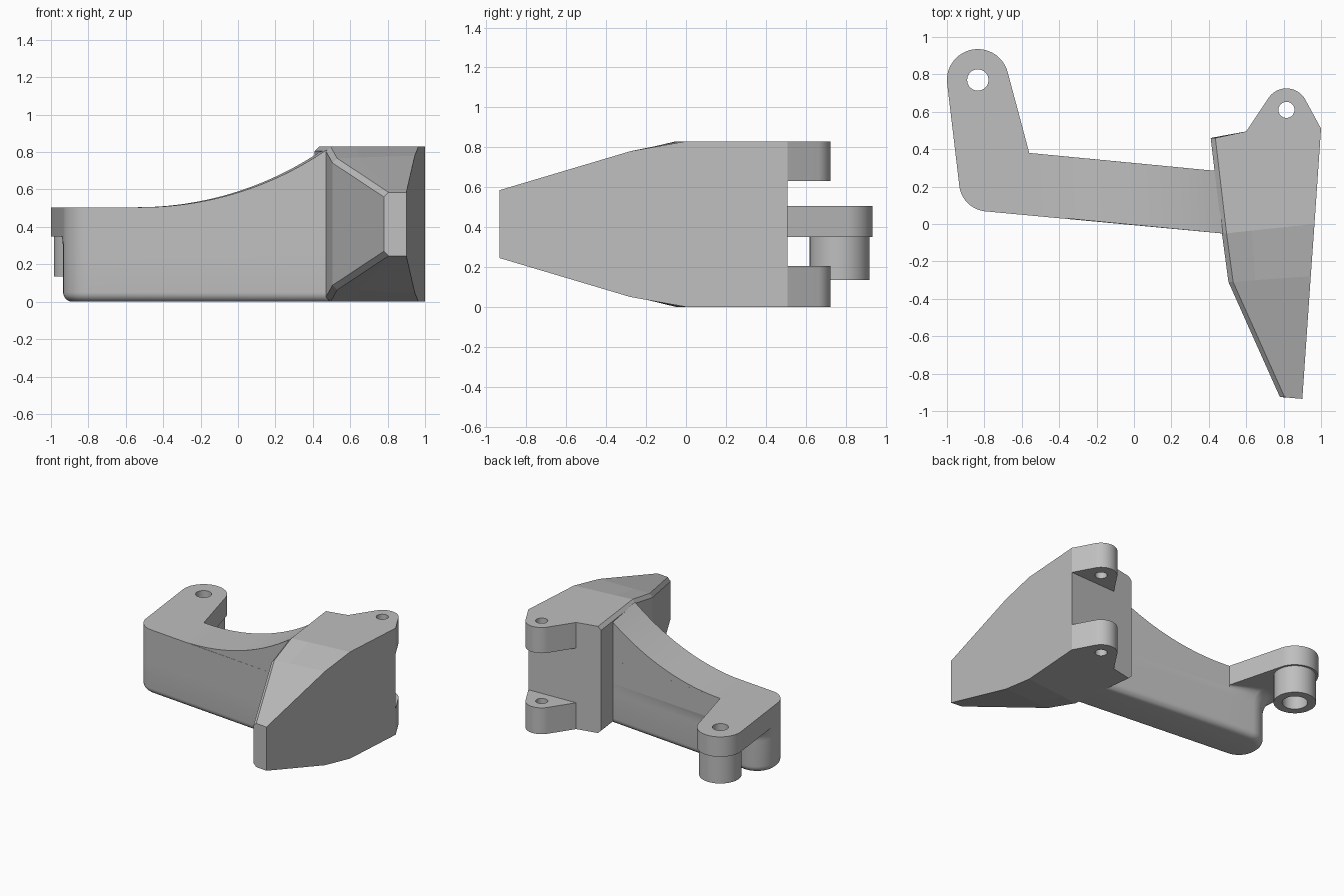
import bpy, bmesh
from math import sin, cos, radians, sqrt, pi
from mathutils import Vector

cube = bpy.data.objects.get("Cube")
if cube:
    bpy.data.objects.remove(cube, do_unlink=True)

GREY = (0.52, 0.52, 0.52, 1)
mat = bpy.data.materials.new("plain grey")
mat.use_nodes = True
mat.diffuse_color = GREY
mat.node_tree.nodes["Principled BSDF"].inputs["Base Color"].default_value = GREY


def finish(bm, name, smooth=True):
    bmesh.ops.recalc_face_normals(bm, faces=bm.faces)
    mesh = bpy.data.meshes.new(name)
    bm.to_mesh(mesh)
    bm.free()
    mesh.materials.append(mat)
    mesh.polygons.foreach_set("use_smooth", [smooth] * len(mesh.polygons))
    if smooth:
        mesh.set_sharp_from_angle(angle=radians(30))
    obj = bpy.data.objects.new(name, mesh)
    bpy.context.collection.objects.link(obj)


def arc(cx, cy, r, a0, a1, n):
    angles = [radians(a0 + (a1 - a0) * i / n) for i in range(n + 1)]
    return [(cx + r * cos(a), cy + r * sin(a)) for a in angles]


def circle(cx, cy, r):
    return arc(cx, cy, r, 0, 360, 40)[:-1]


def walls(bm, a, b):
    for i in range(len(a)):
        j = (i + 1) % len(a)
        bm.faces.new((a[i], a[j], b[j], b[i]))


def loft(name, rings, smooth=True):
    """Skin a stack of matching rings and cap both ends."""
    bm = bmesh.new()
    vs = [[bm.verts.new(p) for p in ring] for ring in rings]
    for a, b in zip(vs, vs[1:]):
        walls(bm, a, b)
    bm.faces.new(vs[0])
    bm.faces.new(vs[-1])
    finish(bm, name, smooth)


def pierced_plate(name, outline, hole, z0, z1):
    """Upright prism with a hole through it."""
    bm = bmesh.new()
    rims = {z0: [], z1: []}
    for loop in (outline, hole):
        levels = []
        for z in (z0, z1):
            vs = [bm.verts.new((x, y, z)) for x, y in loop]
            rims[z] += [bm.edges.new((vs[i - 1], vs[i])) for i in range(len(vs))]
            levels.append(vs)
        walls(bm, *levels)
    for edges in rims.values():
        bmesh.ops.triangle_fill(bm, edges=edges, use_beauty=True, normal=(0, 0, 1))
    finish(bm, name)


def inset(loop, amount):
    """Move a counter-clockwise outline inwards."""
    out = []
    for i, p in enumerate(loop):
        p, a, b = Vector(p), Vector(loop[i - 1]), Vector(loop[(i + 1) % len(loop)])
        d0, d1 = (p - a).normalized(), (b - p).normalized()
        n0, n1 = Vector((-d0.y, d0.x)), Vector((-d1.y, d1.x))
        out.append(tuple(p + (n0 + n1) * amount / (1 + n0.dot(n1))))
    return out


# Arm: front and back lines run at a slight slant
ARM_END, ARM_TOP, PLATE_BOTTOM = 0.55, 0.505, 0.35


def front_y(x):
    return -0.005 - 0.096 * x


def back_y(x):
    return 0.326 - 0.096 * x


front_corner = arc(-0.78, 0.222, 0.155, 186, 264.5, 14)
arm_sides = [(ARM_END, front_y(ARM_END)), (ARM_END, back_y(ARM_END)), (-0.56, 0.38)]

# Upper plate of the arm with its pivot eye
EYE = (-0.835, 0.77)
pierced_plate("arm_plate", arc(*EYE, 0.165, 15, 186, 32) + front_corner + arm_sides,
              circle(*EYE, 0.057), PLATE_BOTTOM, ARM_TOP)
pierced_plate("pivot_boss", circle(*EYE, 0.15), circle(*EYE, 0.09), 0.135, PLATE_BOTTOM)


# Lower body of the arm: rounded bottom edge, flared out under the plate
def body_outline(flare):
    rear = arc(-0.78 - 0.1 * flare, 0.24 + flare, 0.155, 84.5, 186, 16)
    return front_corner + arm_sides + rear[:-1]


rings = []
for i in range(7):
    a = i / 6 * pi / 2
    loop = inset(body_outline(0), 0.05 * (1 - sin(a)))
    rings.append([(x, y, 0.05 * (1 - cos(a))) for x, y in loop])
for i in range(9):
    a = i / 8 * pi / 2
    loop = body_outline(0.1 * (1 - cos(a)))
    rings.append([(x, y, 0.25 + 0.1 * sin(a)) for x, y in loop])
loft("arm_body", rings)

# Curved ramp rising from the arm to the blade
R, START = 1.759, -0.52
xs = [START + 0.99 * i / 28 for i in range(29)]
profile = [(x, ARM_TOP + R - sqrt(R * R - (x - START) ** 2)) for x in xs]
profile += [(ARM_END, profile[-1][1]), (ARM_END, ARM_TOP)]
loft("arm_ramp", [[(x, front_y(x), z) for x, z in profile],
                  [(x - 0.02, back_y(x - 0.02), z) for x, z in profile]])

# Blade: mirrored top and bottom, chamfered along its left edges
HEIGHT, CHAMFER = 0.83, 0.025
stations = [  # left, middle, right, top height at left and right
    ((0.41, 0.46), (0.6, 0.495), (1.0, 0.51), 0.83, 0.83),
    ((0.47, -0.05), (0.63, -0.035), (0.965, 0.0), 0.83, 0.83),
    ((0.505, -0.31), (0.65, -0.3), (0.945, -0.28), 0.767, 0.78),
    ((0.78, -0.925), (0.82, -0.928), (0.9, -0.935), 0.585, 0.585),
]
rings = []
for left, mid, right, zl, zr in stations:
    lx, ly = left
    zm = zl + (zr - zl) / 3
    upper = [(lx, ly, zl - CHAMFER), (lx + CHAMFER, ly, zl), (*mid, zm), (*right, zr)]
    rings.append(upper + [(x, y, HEIGHT - z) for x, y, z in reversed(upper)])
loft("blade", rings, smooth=False)

# Pair of hinge lugs on the back of the blade
HINGE = (0.815, 0.61)
lug = [(0.6, 0.495), (1.0, 0.51)] + arc(*HINGE, 0.115, 28, 146, 22)
for name, z0, z1 in (("lower_hinge_lug", 0, 0.205), ("upper_hinge_lug", 0.63, HEIGHT)):
    pierced_plate(name, lug, circle(*HINGE, 0.043), z0, z1)
